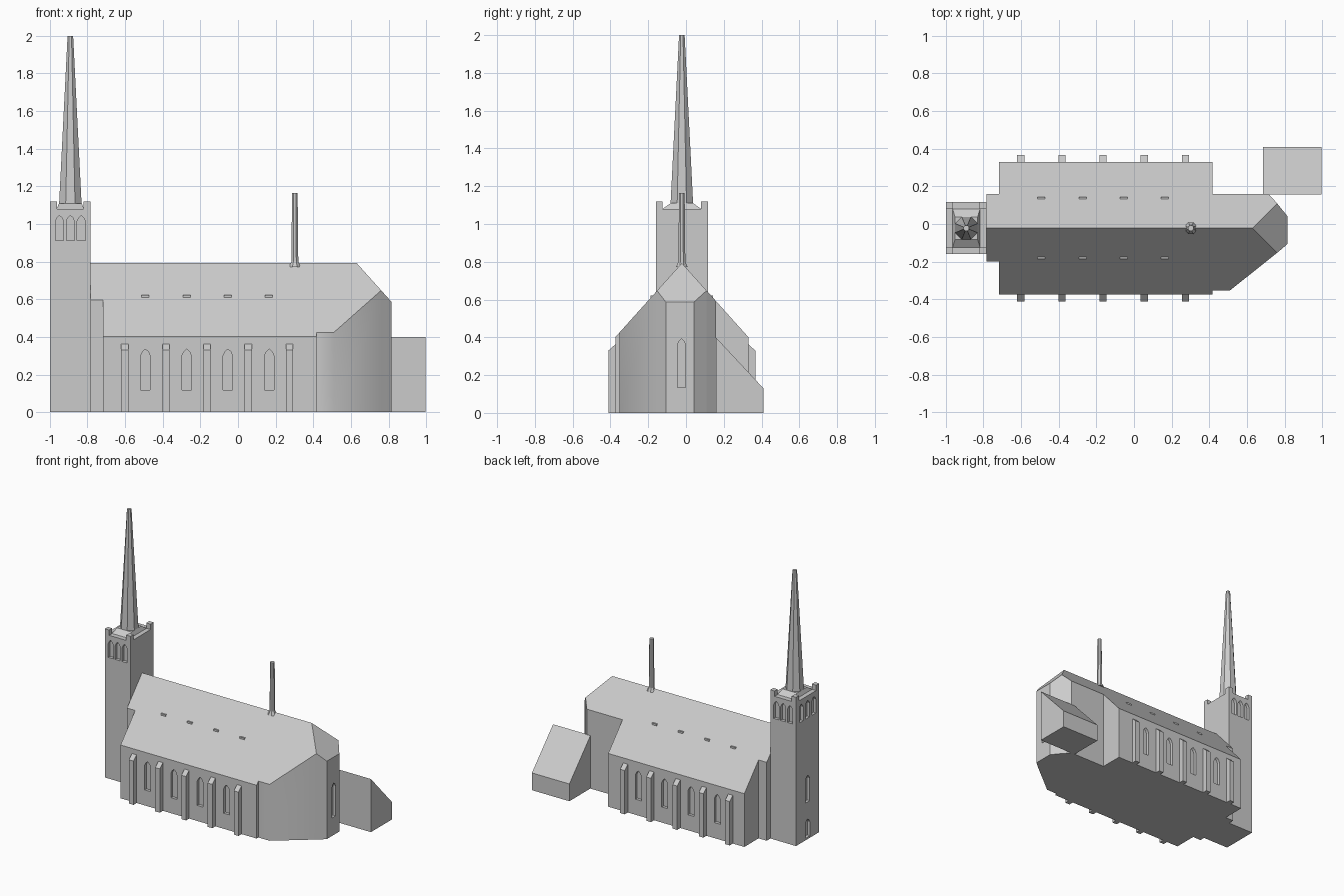
import bpy, bmesh, math
from mathutils import Vector

if "Cube" in bpy.data.objects:
    bpy.data.objects.remove(bpy.data.objects["Cube"])

stone = bpy.data.materials.new("light_grey_stone")
stone.diffuse_color = (0.6, 0.6, 0.6, 1)
stone.use_nodes = True
stone.node_tree.nodes["Principled BSDF"].inputs["Base Color"].default_value = stone.diffuse_color

RIDGE_Y, RIDGE_Z, HIP_X, PITCH = -0.022, 0.793, 0.63, 1.113


def roof_z(x, y):
    return RIDGE_Z - PITCH * max(abs(y - RIDGE_Y), x - HIP_X, 0)


def finish(name, bm):
    bmesh.ops.recalc_face_normals(bm, faces=bm.faces[:])
    me = bpy.data.meshes.new(name)
    bm.to_mesh(me)
    bm.free()
    me.materials.append(stone)
    ob = bpy.data.objects.new(name, me)
    bpy.context.collection.objects.link(ob)
    return ob


def add_prism(bm, outline, vec):
    """Extrude a closed 3D outline along vec."""
    a = [bm.verts.new(p) for p in outline]
    b = [bm.verts.new(Vector(p) + Vector(vec)) for p in outline]
    bm.faces.new(a)
    bm.faces.new(b[::-1])
    n = len(a)
    for i in range(n):
        j = (i + 1) % n
        bm.faces.new((a[j], a[i], b[i], b[j]))


def add_box(bm, x0, x1, y0, y1, z0, z1):
    add_prism(bm, [(x0, y0, z0), (x1, y0, z0), (x1, y1, z0), (x0, y1, z0)], (0, 0, z1 - z0))


def add_rings(bm, rings):
    """Skin a stack of equal-length point rings and cap both ends."""
    vs = [[bm.verts.new(p) for p in r] for r in rings]
    n = len(vs[0])
    for lo, hi in zip(vs, vs[1:]):
        for i in range(n):
            j = (i + 1) % n
            bm.faces.new((lo[i], lo[j], hi[j], hi[i]))
    bm.faces.new(vs[0][::-1])
    bm.faces.new(vs[-1])


def octagon(cx, cy, r, z):
    return [(cx + r * math.cos(math.radians(22.5 + 45 * i)),
             cy + r * math.sin(math.radians(22.5 + 45 * i)), z) for i in range(8)]


def add_window(bm, axis, u, wall, w, z0, shoulder, top, depth=0.022):
    """Pointed window cutter centred on a wall whose normal runs along axis."""
    mid = shoulder + 0.62 * (top - shoulder)
    pts = [(-.5, z0), (.5, z0), (.5, shoulder), (.3, mid), (0, top), (-.3, mid), (-.5, shoulder)]
    if axis == 'y':
        add_prism(bm, [(u + p * w, wall - depth, z) for p, z in pts], (0, 2 * depth, 0))
    else:
        add_prism(bm, [(wall - depth, u + p * w, z) for p, z in pts], (2 * depth, 0, 0))


def cut(target, bm):
    cutter = finish("window_cutter", bm)
    cutter.hide_render = True
    mod = target.modifiers.new("windows", 'BOOLEAN')
    mod.object = cutter
    mod.operation = 'DIFFERENCE'
    mod.solver = 'EXACT'
    bpy.context.view_layer.objects.active = target
    bpy.ops.object.modifier_apply(modifier=mod.name)
    bpy.data.objects.remove(cutter)


def gabled_body(name, x0, x1, ys, yn):
    bm = bmesh.new()
    add_prism(bm, [(x0, ys, 0), (x0, yn, 0), (x0, yn, roof_z(0, yn)),
                   (x0, RIDGE_Y, RIDGE_Z), (x0, ys, roof_z(0, ys))], (x1 - x0, 0, 0))
    return finish(name, bm)


# nave and the narrower bay joining it to the tower
S, N = -0.374, 0.33
nave = gabled_body("nave", -0.717, 0.417, S, N)
gabled_body("west_bay", -0.785, -0.717, -0.20, 0.16)
bm = bmesh.new()
for i in range(4):
    for wall in (S, N):
        add_window(bm, 'y', -0.492 + 0.2193 * i, wall, 0.05, 0.117, 0.30, 0.335)
cut(nave, bm)

# buttresses with sloped tops
bm = bmesh.new()
for i in range(5):
    x = -0.602 + 0.2188 * i
    for wall, side in ((S, -1), (N, 1)):
        out = wall + side * 0.037
        add_prism(bm, [(x - 0.019, wall, 0), (x - 0.019, out, 0),
                       (x - 0.019, out, 0.33), (x - 0.019, wall, 0.363)], (0.038, 0, 0))
finish("buttresses", bm)

# small roof vents
bm = bmesh.new()
for i in range(4):
    x = -0.492 + 0.2188 * i
    for side in (-1, 1):
        y0, y1 = sorted((RIDGE_Y + side * 0.145, RIDGE_Y + side * 0.165))
        add_box(bm, x - 0.02, x + 0.02, y0, y1, 0.606, 0.622)
finish("roof_vents", bm)

# choir with hipped, many-sided east end
plan = [(0.417, -0.353), (0.51, -0.353), (HIP_X + 0.131, -0.153), (0.815, -0.107),
        (0.815, 0.042), (HIP_X + 0.131, 0.109), (0.715, 0.16), (0.417, 0.16)]
bm = bmesh.new()
lo = [bm.verts.new((x, y, 0)) for x, y in plan]
hi = [bm.verts.new((x, y, roof_z(x, y))) for x, y in plan]
r0 = bm.verts.new((0.417, RIDGE_Y, RIDGE_Z))
r1 = bm.verts.new((HIP_X, RIDGE_Y, RIDGE_Z))
bm.faces.new(lo[::-1])
for i in range(7):
    f = bm.faces.new((lo[i], lo[i + 1], hi[i + 1], hi[i]))
    f.smooth = i < 3          # rounded south wall
bm.faces.new((lo[7], lo[0], hi[0], r0, hi[7]))
bm.faces.new((hi[0], hi[1], hi[2], r1, r0))
bm.faces.new((hi[2], hi[3], hi[4], hi[5], r1))
bm.faces.new((hi[5], hi[6], hi[7], r0, r1))
choir = finish("choir", bm)
bm = bmesh.new()
add_window(bm, 'x', -0.024, 0.815, 0.044, 0.135, 0.36, 0.392)
cut(choir, bm)

# lean-to annex
bm = bmesh.new()
add_prism(bm, [(0.685, 0.158, 0), (0.685, 0.41, 0), (0.685, 0.41, 0.13), (0.685, 0.158, 0.40)],
          (0.312, 0, 0))
finish("annex", bm)

# tower with belfry openings and west door
TX0, TX1, TY0, TY1, TZ = -0.998, -0.784, -0.16, 0.116, 1.08
TX = (TX0 + TX1) / 2
bm = bmesh.new()
add_box(bm, TX0, TX1, TY0, TY1, 0, TZ)
tower = finish("tower", bm)
bm = bmesh.new()
for k in (-1, 0, 1):
    for wall in (TY0, TY1):
        add_window(bm, 'y', TX + 0.058 * k, wall, 0.043, 0.912, 1.015, 1.045)
    add_window(bm, 'x', RIDGE_Y + 0.075 * k, TX0, 0.048, 0.912, 1.015, 1.045)
add_window(bm, 'x', RIDGE_Y, TX0, 0.05, 0.28, 0.45, 0.48)
add_window(bm, 'x', RIDGE_Y, TX0, 0.055, 0.015, 0.12, 0.15)
cut(tower, bm)

# corner pinnacles
C = 0.036
bm = bmesh.new()
for x in (TX0, TX1 - C):
    for y in (TY0, TY1 - C):
        add_box(bm, x, x + C, y, y + C, TZ, 1.12)
finish("tower_pinnacles", bm)


# sloped skirt under the spire
def rect(hx, hy, z):
    return [(TX + sx * hx, RIDGE_Y + sy * hy, z) for sx, sy in ((-1, -1), (1, -1), (1, 1), (-1, 1))]


bm = bmesh.new()
add_rings(bm, [rect(0.073, 0.102, TZ), rect(0.06, 0.06, 1.11)])
finish("spire_skirt", bm)

# octagonal spire and ridge turret
bm = bmesh.new()
add_rings(bm, [octagon(TX, RIDGE_Y, 0.065, 1.10), octagon(TX, RIDGE_Y, 0.016, 2.0)])
finish("spire", bm)
bm = bmesh.new()
add_rings(bm, [octagon(0.302, RIDGE_Y, r, z) for r, z in
               ((0.033, 0.772), (0.02, 0.80), (0.016, 1.165))])
finish("ridge_turret", bm)
